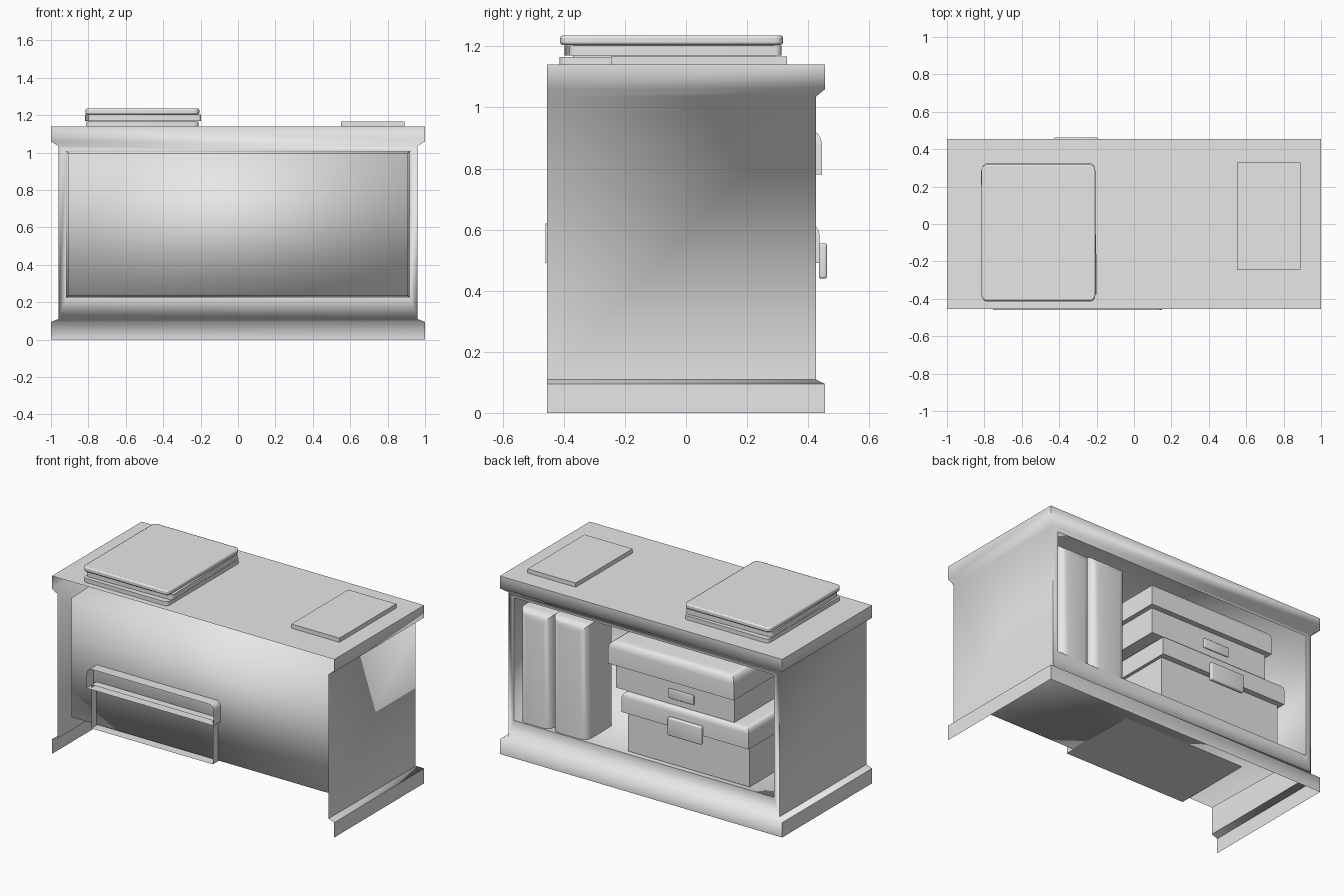
import bpy, bmesh, math
from mathutils import Matrix

cube = bpy.data.objects.get("Cube")
if cube:
    bpy.data.objects.remove(cube)

grey = bpy.data.materials.new("light_grey")
grey.use_nodes = True
colour = (0.8, 0.8, 0.8, 1)
grey.diffuse_color = colour
grey.node_tree.nodes["Principled BSDF"].inputs["Base Color"].default_value = colour


def finish(name, bm, angle):
    """Turn a bmesh into a smooth shaded object with one material."""
    mesh = bpy.data.meshes.new(name)
    bm.to_mesh(mesh)
    bm.free()
    mesh.materials.append(grey)
    obj = bpy.data.objects.new(name, mesh)
    bpy.context.collection.objects.link(obj)
    bpy.ops.object.select_all(action='DESELECT')
    obj.select_set(True)
    bpy.context.view_layer.objects.active = obj
    bpy.ops.object.shade_smooth_by_angle(angle=math.radians(angle))
    return obj


def box(name, x, y, z, radius=0, pick=None, open_front=False, turn=0):
    """Box between limits; pick chooses the edges to round by (middle, direction)."""
    bm = bmesh.new()
    bmesh.ops.create_cube(bm, size=1)
    if open_front:
        front = [f for f in bm.faces if f.normal.y < -0.9]
        bmesh.ops.delete(bm, geom=front, context='FACES_ONLY')
    centre = [sum(r) / 2 for r in (x, y, z)]
    size = [r[1] - r[0] for r in (x, y, z)]
    edges = []
    if radius:
        for e in bm.edges:
            mid = (e.verts[0].co + e.verts[1].co) / 2
            along = e.verts[1].co - e.verts[0].co
            if len(e.link_faces) == 2 and (pick is None or pick(mid, along)):
                edges.append(e)
    bmesh.ops.scale(bm, vec=size, verts=bm.verts)
    if edges:
        bmesh.ops.bevel(bm, geom=edges, offset=radius, segments=4,
                        affect='EDGES', profile=0.5)
    bmesh.ops.rotate(bm, verts=bm.verts, matrix=Matrix.Rotation(math.radians(turn), 3, 'Z'))
    bmesh.ops.translate(bm, vec=centre, verts=bm.verts)
    return finish(name, bm, 40)


def upright(mid, along):
    return abs(along.z) > 0.5


def top_rim(mid, along):
    return mid.z > 0.4


def spine(mid, along):
    return mid.y > 0.4 and (abs(along.z) > 0.5 or mid.z > 0.4)


# Cabinet case: moulded profile swept round the sides and back, front left open
FRONT, OPEN_X, OPEN_Z = -0.455, 0.92, (0.225, 1.01)
BACK_Y = 0.425
profile = [(0, 1.14), (0, 1.06), (1, 1.035), (1, 0.11), (0, 0.095), (0, 0)]
bm = bmesh.new()
rings = []
for inset, z in profile:
    px, py = 1 - 0.04 * inset, 0.455 - 0.03 * inset
    rings.append([bm.verts.new((a, b, z)) for a, b in
                  ((-px, FRONT), (-px, py), (px, py), (px, FRONT))])
for i, (upper, lower) in enumerate(zip(rings, rings[1:])):
    for s in range(3):
        if not (i == 2 and s == 1):
            bm.faces.new((upper[s], upper[s + 1], lower[s + 1], lower[s]))
bm.faces.new(rings[0])
# Frame round the opening at the back
outer = [rings[2][1], rings[2][2], rings[3][2], rings[3][1]]
hole = [bm.verts.new((a, BACK_Y, b)) for a, b in
        ((-OPEN_X, OPEN_Z[1]), (OPEN_X, OPEN_Z[1]), (OPEN_X, OPEN_Z[0]), (-OPEN_X, OPEN_Z[0]))]
for s in range(4):
    t = (s + 1) % 4
    bm.faces.new((outer[s], outer[t], hole[t], hole[s]))
bmesh.ops.recalc_face_normals(bm, faces=bm.faces)
finish("cabinet_case", bm, 66)

# Compartment: tapered shell with its mouth at the back
bm = bmesh.new()
loops = []
for y, k in ((BACK_Y, 0), (-0.39, 0.012)):
    loops.append([bm.verts.new((a * (OPEN_X - k), y, b)) for a, b in
                  ((-1, OPEN_Z[0] + k), (1, OPEN_Z[0] + k),
                   (1, OPEN_Z[1] - k), (-1, OPEN_Z[1] - k))])
for s in range(4):
    t = (s + 1) % 4
    bm.faces.new((loops[0][s], loops[0][t], loops[1][t], loops[1][s]))
bm.faces.new(loops[1])
bmesh.ops.recalc_face_normals(bm, faces=bm.faces)
finish("compartment", bm, 180)

# Two storage boxes with overhanging soft lids and latches
box("lower_box", (-0.73, 0.13), (-0.44, 0.4), (0.23, 0.51), open_front=True)
box("lower_lid", (-0.75, 0.15), (-0.46, 0.437), (0.49, 0.62), 0.035, top_rim, True)
box("lower_latch", (-0.43, -0.19), (0.435, 0.462), (0.44, 0.555), 0.008)
box("upper_box", (-0.63, 0.21), (-0.37, 0.41), (0.62, 0.8), open_front=True)
box("upper_lid", (-0.65, 0.24), (-0.38, 0.445), (0.78, 0.93), 0.05, top_rim, True)
box("upper_latch", (-0.35, -0.17), (0.41, 0.424), (0.66, 0.72), 0.005)

# Upright binders with rounded spines
for side, x, height in (("left", (0.67, 0.89), 0.95), ("right", (0.41, 0.66), 0.96)):
    box(side + "_binder", x, (0.17, 0.42), (0.227, height), 0.05, spine)

# Stack of flat books on the top
box("stack_bottom_book", (-0.81, -0.21), (-0.415, 0.325), (1.14, 1.166), 0.025, upright)
box("stack_middle_book", (-0.81, -0.205), (-0.39, 0.305), (1.17, 1.203), 0.02, upright, turn=1.5)
box("stack_pages", (-0.79, -0.23), (-0.37, 0.29), (1.16, 1.21))
cover = box("stack_top_book", (-0.815, -0.207), (-0.412, 0.318), (1.205, 1.236), 0.03, upright)
soft = cover.modifiers.new("soft_edge", 'BEVEL')
soft.width, soft.segments = 0.008, 2

# Single thin book
box("thin_book", (0.55, 0.89), (-0.245, 0.33), (1.14, 1.167))
